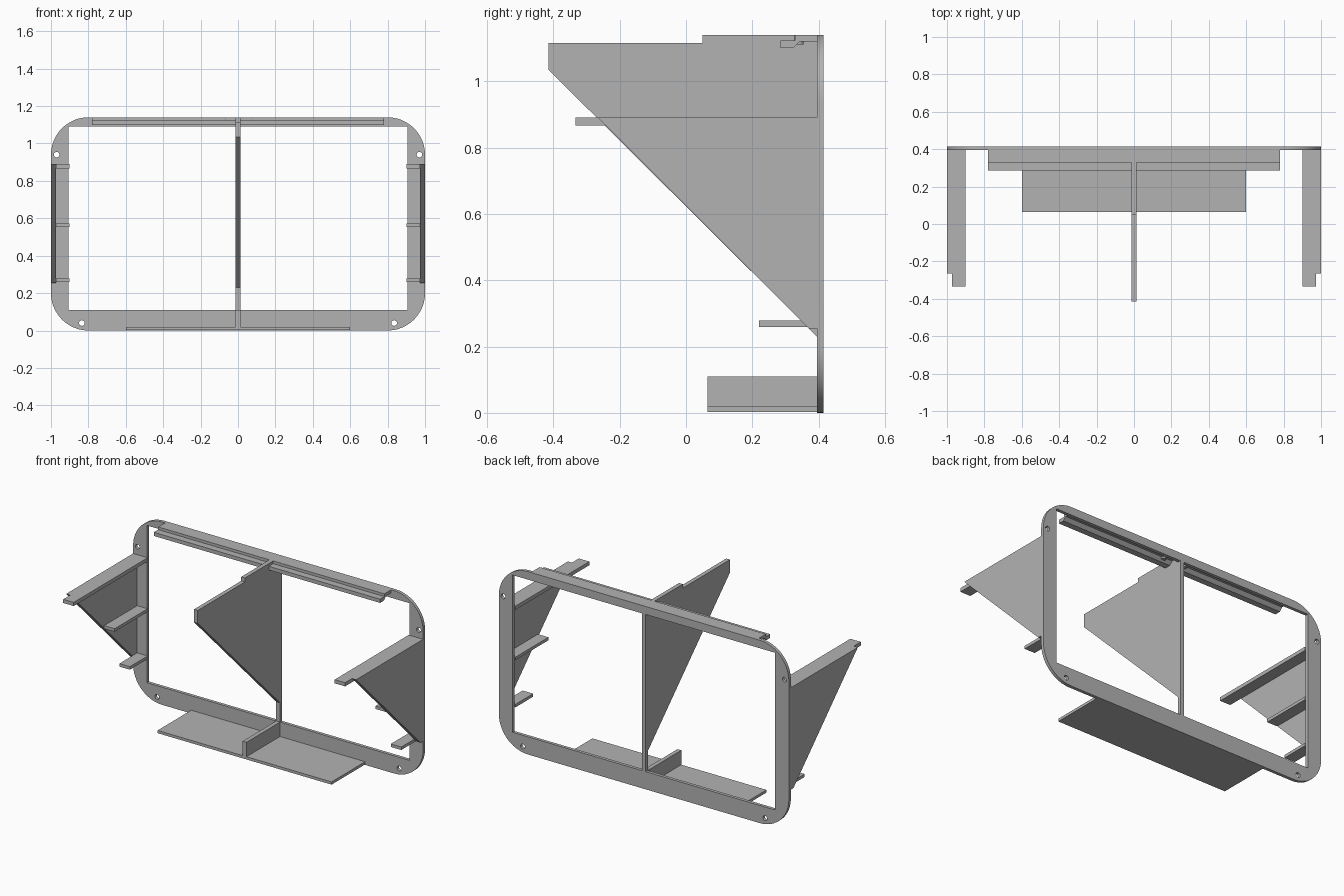
import bpy, bmesh
from math import sin, cos, pi
from mathutils import Vector

cube = bpy.data.objects.get("Cube")
if cube:
    bpy.data.objects.remove(cube, do_unlink=True)

grey = bpy.data.materials.new("plain grey")
grey.use_nodes = True
colour = (0.45, 0.45, 0.45, 1)
grey.diffuse_color = colour
grey.node_tree.nodes["Principled BSDF"].inputs["Base Color"].default_value = colour

FRONT, BACK = 0.395, 0.415   # frame thickness in y
WIDE, TALL, RADIUS = 1.0, 1.14, 0.2
FIN = 0.013                  # half thickness of the middle fin


def finish(name, bm):
    bmesh.ops.recalc_face_normals(bm, faces=bm.faces)
    mesh = bpy.data.meshes.new(name)
    bm.to_mesh(mesh)
    bm.free()
    mesh.materials.append(grey)
    obj = bpy.data.objects.new(name, mesh)
    bpy.context.collection.objects.link(obj)
    return obj


def slab(name, x0, x1, profile):
    """Extrude a (y, z) profile from x0 to x1."""
    bm = bmesh.new()
    face = bm.faces.new([bm.verts.new((x0, y, z)) for y, z in profile])
    grown = bmesh.ops.extrude_face_region(bm, geom=[face])["geom"]
    moved = [v for v in grown if isinstance(v, bmesh.types.BMVert)]
    bmesh.ops.translate(bm, verts=moved, vec=(x1 - x0, 0, 0))
    return finish(name, bm)


def box(name, x0, x1, y0, y1, z0, z1):
    return slab(name, x0, x1, [(y0, z0), (y1, z0), (y1, z1), (y0, z1)])


def smooth(obj):
    bpy.ops.object.select_all(action="DESELECT")
    obj.select_set(True)
    bpy.context.view_layer.objects.active = obj
    bpy.ops.object.shade_smooth_by_angle()


def arc(cx, cz, r, start, sweep, steps):
    return [(cx + r * cos(start + sweep * i / steps), cz + r * sin(start + sweep * i / steps))
            for i in range(steps + 1)]


# Rounded frame with a square opening and four screw holes
outline = []
for i, (sx, sz) in enumerate([(1, 1), (-1, 1), (-1, -1), (1, -1)]):
    outline += arc(sx * (WIDE - RADIUS), TALL / 2 + sz * (TALL / 2 - RADIUS),
                   RADIUS, i * pi / 2, pi / 2, 12)
loops = [outline, [(-0.905, 0.11), (0.905, 0.11), (0.905, 1.09), (-0.905, 1.09)]]
for x, z in [(0.97, 0.94), (0.835, 0.04)]:
    for side in (-1, 1):
        loops.append(arc(side * x, z, 0.015, 0, 2 * pi, 16)[:-1])

curve = bpy.data.curves.new("frame", "CURVE")
curve.dimensions = "2D"
curve.fill_mode = "BOTH"
curve.extrude = (BACK - FRONT) / 2
for loop in loops:
    spline = curve.splines.new("POLY")
    spline.points.add(len(loop) - 1)
    for point, (x, z) in zip(spline.points, loop):
        point.co = (x, z, 0, 1)
    spline.use_cyclic_u = True
curve.materials.append(grey)
frame = bpy.data.objects.new("frame", curve)
frame.location.y = (FRONT + BACK) / 2
frame.rotation_euler.x = pi / 2
bpy.context.collection.objects.link(frame)
bpy.ops.object.select_all(action="DESELECT")
frame.select_set(True)
bpy.context.view_layer.objects.active = frame
bpy.ops.object.convert(target="MESH")
smooth(frame)

# Middle post, tall triangular fin and the low rib below it
box("middle_post", -FIN, FIN, FRONT, BACK, 0.11, 1.09)
slab("middle_fin", -FIN, FIN, [(-0.415, 1.035), (FRONT, 0.23), (FRONT, TALL),
                               (0.05, TALL), (0.05, 1.115), (-0.415, 1.115)])
box("bottom_rib", -FIN, FIN, 0.065, FRONT, 0.02, 0.11)
box("bottom_shelf", -0.6, 0.6, 0.065, FRONT, 0.003, 0.02)

# Stepped rail along the top, with two small pins
slab("top_rail", -0.78, 0.78, [(FRONT, TALL), (0.328, TALL), (0.328, 1.123), (0.285, 1.123),
                               (0.285, 1.1), (0.323, 1.1), (0.343, 1.12), (FRONT, 1.12)])
for side, label in ((-1, "right"), (1, "left")):
    bm = bmesh.new()
    bmesh.ops.create_cone(bm, cap_ends=True, segments=16, radius1=0.015, radius2=0.015, depth=0.03)
    bmesh.ops.translate(bm, verts=bm.verts, vec=Vector((side * 0.073, 0.34, TALL - 0.015)))
    smooth(finish(label + "_pin", bm))

    # Side bracket: triangular plate with three inward shelves
    slab(label + "_side_plate", side * 0.972, side * WIDE,
         [(-0.265, 0.89), (0.37, 0.255), (FRONT, 0.255), (FRONT, 0.89)])
    for part, y, z0, z1 in (("upper", -0.333, 0.867, 0.89), ("middle", 0.07, 0.553, 0.572),
                            ("lower", 0.22, 0.259, 0.278)):
        box(f"{label}_{part}_shelf", side * 0.9, side * 0.972, y, FRONT, z0, z1)
